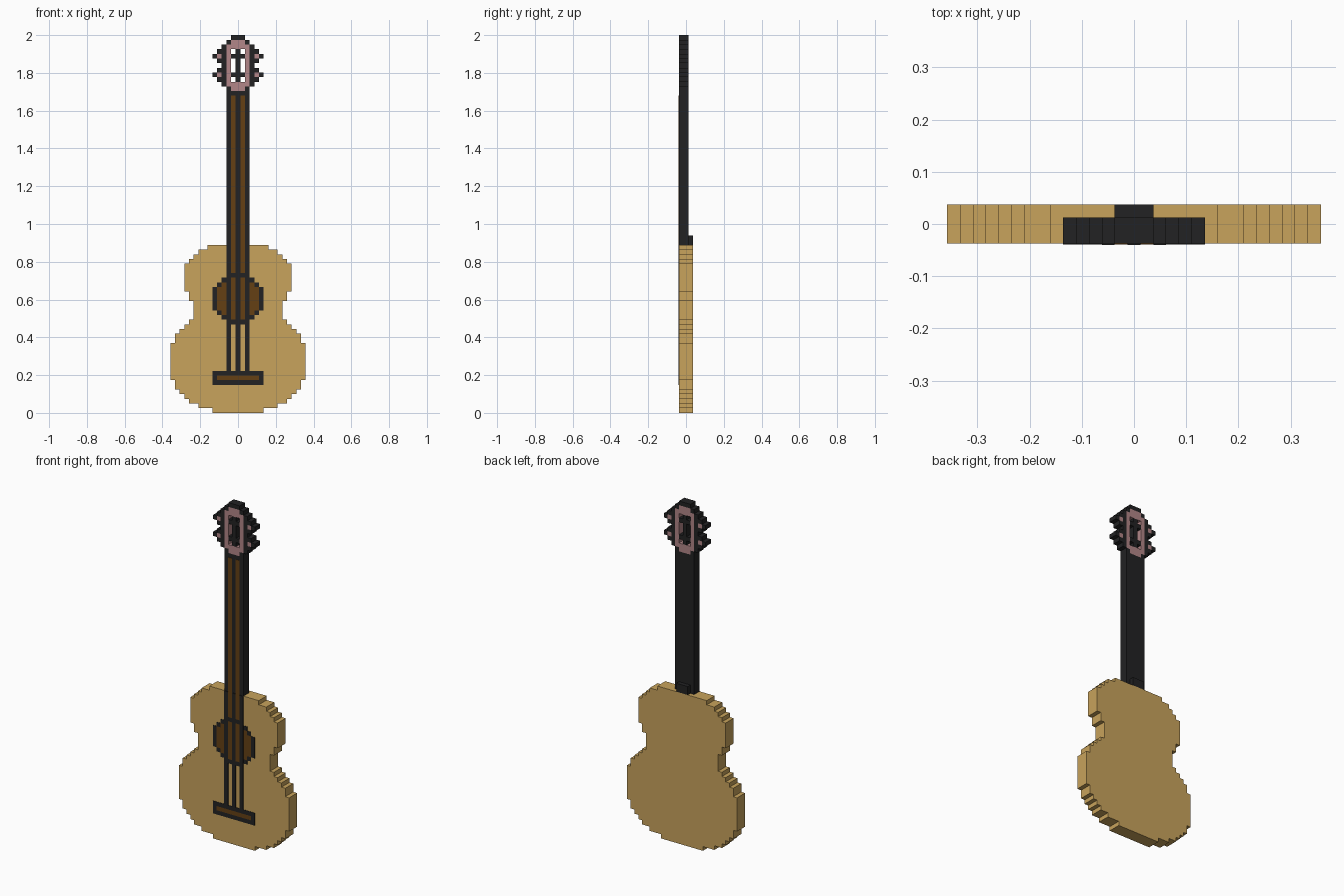
import bpy, bmesh

if "Cube" in bpy.data.objects:
    bpy.data.objects.remove(bpy.data.objects["Cube"])

V = 2 / 81                 # one block of the grid
FRONT, MID, BACK = -1.5 * V, 0.5 * V, 1.5 * V


def material(name, rgb):
    lin = [((c / 255 + 0.055) / 1.055) ** 2.4 if c > 10 else c / 255 / 12.92 for c in rgb]
    m = bpy.data.materials.new(name)
    m.diffuse_color = (*lin, 1)
    m.use_nodes = True
    m.node_tree.nodes["Principled BSDF"].inputs["Base Color"].default_value = m.diffuse_color
    return m


TAN = material("tan wood", (200, 163, 92))
BLACK = material("black", (34, 34, 35))
BROWN = material("dark brown wood", (101, 64, 20))
PINK = material("dusty pink", (178, 134, 136))


def finish(bm, name, mat):
    bmesh.ops.recalc_face_normals(bm, faces=bm.faces)
    me = bpy.data.meshes.new(name)
    bm.to_mesh(me)
    bm.free()
    me.materials.append(mat)
    ob = bpy.data.objects.new(name, me)
    bpy.context.collection.objects.link(ob)
    return ob


def blocks(name, mat, runs, y0=FRONT, y1=MID, mirror=False):
    """Boxes from (first column, last column, first row, last row)."""
    if mirror:
        runs = runs + [(-b, -a, r, s) for a, b, r, s in runs if a > 0]
    bm = bmesh.new()
    for a, b, r, s in runs:
        x0, x1, z0, z1 = (a - .5) * V, (b + .5) * V, r * V, (s + 1) * V
        vs = bmesh.ops.create_cube(bm, size=1)["verts"]
        for v in vs:
            v.co = (x1 if v.co.x > 0 else x0, y1 if v.co.y > 0 else y0, z1 if v.co.z > 0 else z0)
    return finish(bm, name, mat)


def plate(name, mat, runs, t=0.002, mirror=False):
    return blocks(name, mat, runs, FRONT - t, FRONT + 0.001, mirror)


# Body: stepped outline as (top row, half width in blocks), extruded
steps = [(1, 5.5), (2, 8.5), (3, 10.5), (4, 11.5), (5, 12.5), (7, 13.5), (15, 14.5),
         (17, 13.5), (18, 12.5), (19, 11.5), (20, 10.5), (24, 9.5), (26, 10.5),
         (32, 11.5), (33, 10.5), (34, 9.5), (35, 8.5), (36, 6.5)]
right, low = [], 0
for top, half in steps:
    right += [(half * V, low * V), (half * V, top * V)]
    low = top
outline = right + [(-x, z) for x, z in reversed(right)]
bm = bmesh.new()
face = bm.faces.new([bm.verts.new((x, FRONT, z)) for x, z in outline])
new = bmesh.ops.extrude_face_region(bm, geom=[face])["geom"]
bmesh.ops.translate(bm, vec=(0, BACK - FRONT, 0),
                    verts=[g for g in new if isinstance(g, bmesh.types.BMVert)])
finish(bm, "body", TAN)

# Neck, its heel behind, and the brown fingerboard strips
blocks("neck", BLACK, [(-2, 2, 36, 68)])
blocks("neck_heel", BLACK, [(-1, 1, 36, 37)], MID, BACK)
plate("fingerboard_strips", BROWN, [(1, 1, 30, 67)], mirror=True)

# Sound hole: octagon of brown with a black ring, centred on row 24
hole, ring = [], []
for d in range(-5, 6):
    w = min(5, 7 - abs(d))
    row = 24 + d
    if abs(d) == 5:
        ring.append((-w, w, row, row))
    else:
        ring += [(-w, -w, row, row), (w, w, row, row)]
        hole.append((1 - w, w - 1, row, row))
plate("sound_hole", BROWN, hole)
plate("sound_hole_ring", BLACK, ring)

# Bridge
plate("bridge_frame", BLACK, [(-5, 5, 6, 6), (-5, 5, 8, 8), (-5, -5, 7, 7), (5, 5, 7, 7)])
plate("bridge_inlay", BROWN, [(-4, 4, 7, 7)])

# Strings across the body
plate("strings", BLACK, [(c, c, 9, 35) for c in (-2, 0, 2)], 0.003)

# Headstock: pink ring, black rim, post and peg bars in the opening
blocks("headstock_ring", PINK, [(-1, 1, 69, 69), (-2, 2, 70, 70), (-2, -2, 71, 77),
                                (2, 2, 71, 77), (-2, 2, 78, 78), (-1, 1, 79, 79)])
blocks("headstock_rim", BLACK, [(-1, 1, 80, 80), (2, 2, 69, 69), (2, 2, 79, 79),
                                (3, 3, 70, 78)], mirror=True)
blocks("headstock_post", BLACK, [(0, 0, 71, 77)])
blocks("peg_bars", BLACK, [(1, 1, r, r) for r in (72, 76)], mirror=True)

# Tuning pegs
blocks("peg_collars", BLACK, [(4, 4, r + d, r + d) for r in (72, 76) for d in (-1, 1)], mirror=True)
blocks("peg_cores", PINK, [(4, 4, r, r) for r in (72, 76)], mirror=True)
blocks("peg_tips", BLACK, [(5, 5, r, r) for r in (72, 76)], mirror=True)
